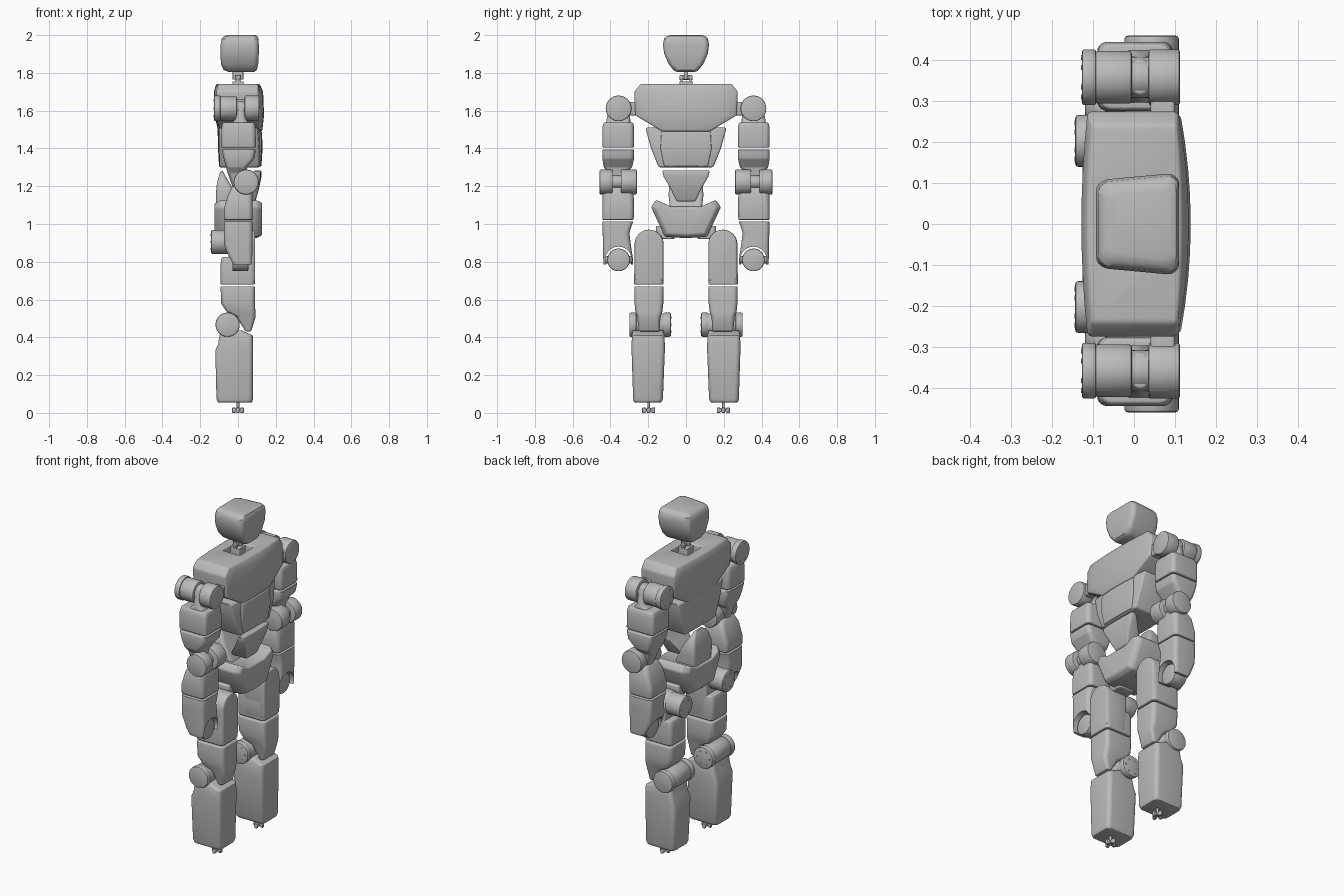
import bpy, bmesh, math
from mathutils import Vector

cube = bpy.data.objects.get("Cube")
if cube:
    bpy.data.objects.remove(cube, do_unlink=True)

grey = bpy.data.materials.new("satin grey")
grey.use_nodes = True
COL = (0.5, 0.5, 0.5, 1)
grey.diffuse_color = COL
grey.node_tree.nodes["Principled BSDF"].inputs["Base Color"].default_value = COL


def build(name, rings, bevel=0.006, mirror=False, cut=None, segs=3, angle=28):
    """Skin a list of equal-length rings, cap the ends, bevel, cut, mirror."""
    bm = bmesh.new()
    loops = [[bm.verts.new(p) for p in ring] for ring in rings]
    n = len(loops[0])
    for a, b in zip(loops, loops[1:]):
        for i in range(n):
            j = (i + 1) % n
            bm.faces.new((a[i], a[j], b[j], b[i]))
    bm.faces.new(loops[0][::-1])
    bm.faces.new(loops[-1])
    bmesh.ops.recalc_face_normals(bm, faces=bm.faces)
    me = bpy.data.meshes.new(name)
    bm.to_mesh(me)
    bm.free()
    ob = bpy.data.objects.new(name, me)
    bpy.context.collection.objects.link(ob)
    me.materials.append(grey)
    if cut:
        m = ob.modifiers.new("cut", 'BOOLEAN')
        m.object, m.solver = cut, 'EXACT'
    if bevel:
        m = ob.modifiers.new("bevel", 'BEVEL')
        m.width, m.segments, m.limit_method = bevel, segs, 'ANGLE'
        m.angle_limit = math.radians(angle)
    if mirror:
        m = ob.modifiers.new("mirror", 'MIRROR')
        m.use_axis = (False, True, False)
        m.use_mirror_merge = False
    bpy.ops.object.select_all(action='DESELECT')
    ob.select_set(True)
    bpy.context.view_layer.objects.active = ob
    bpy.ops.object.convert(target='MESH')
    bpy.ops.object.shade_smooth_by_angle(angle=math.radians(32))
    return ob


def rrect(z, x0, x1, y0, y1, r=0.025, taper=0.0):
    """Rounded rectangle at height z; taper narrows y towards the low-x end."""
    pts = []
    r = min(r, (x1 - x0) * 0.45, (y1 - y0) * 0.45)
    for k, (cx, cy) in enumerate(((x1 - r, y1 - r), (x0 + r, y1 - r), (x0 + r, y0 + r), (x1 - r, y0 + r))):
        for i in range(6):
            a = math.pi / 2 * (k + i / 5)
            x, y = cx + r * math.cos(a), cy + r * math.sin(a)
            pts.append((x, y * (1 - taper * (x1 - x) / (x1 - x0)), z))
    return pts


def bow(z, xb, xf, w, bf=0.35, bb=0.2):
    """Outline with gently bowed front and back, half-width w."""
    ys = [w * (i / 4 - 1) for i in range(9)]
    return [(xf - bf * y * y, y, z) for y in ys] + [(xb + bb * y * y, y, z) for y in reversed(ys)]


def slab(profile, stations):
    """Rings of a (y, z) profile along x; stations are (x, scale)."""
    cy = sum(p[0] for p in profile) / len(profile)
    cz = sum(p[1] for p in profile) / len(profile)
    return [[(x, cy + (y - cy) * s, cz + (z - cz) * s) for y, z in profile] for x, s in stations]


def drum(name, axis, centre, r, a, b, mirror=True, bevel=0.007, n=40):
    """Cylinder on x or y; centre gives the other two coordinates."""
    rings = []
    for t in (a, b):
        ring = []
        for i in range(n):
            u = centre[0] + r * math.cos(2 * math.pi * i / n)
            v = centre[1] + r * math.sin(2 * math.pi * i / n)
            ring.append((t, u, v) if axis == 'x' else (u, t, v))
        rings.append(ring)
    return build(name, rings, bevel, mirror, segs=2, angle=40)


def bolts(name, axis, centre, r, a, b, count=6):
    for i in range(count):
        t = 2 * math.pi * i / count
        c = (centre[0] + r * math.cos(t), centre[1] + r * math.sin(t))
        drum(f"{name}_{i + 1}", axis, c, 0.006, a, b, bevel=0, n=10)


# Head
build("head", [rrect(z, x0, x1, -w, w, r, 0.15) for z, x0, x1, w, r in (
    (1.805, -0.05, 0.085, 0.05, 0.02), (1.815, -0.075, 0.10, 0.068, 0.03),
    (1.845, -0.09, 0.107, 0.093, 0.03), (1.90, -0.093, 0.11, 0.118, 0.03),
    (1.95, -0.092, 0.11, 0.125, 0.03), (1.98, -0.087, 0.109, 0.119, 0.03),
    (1.994, -0.075, 0.103, 0.106, 0.03), (2.0, -0.055, 0.09, 0.085, 0.025))], 0)

# Neck joint: base, fork prongs and cross pin
build("neck_base", [rrect(z, -0.03, 0.03, -0.035, 0.035, 0.008) for z in (1.69, 1.755)], 0.003)
build("neck_prong", [rrect(z, -0.012, 0.012, 0.018, 0.03, 0.004) for z in (1.74, 1.79)], 0.002, True)
drum("neck_pin", 'y', (0, 1.775), 0.013, -0.034, 0.034, False, 0.003, 20)
build("neck_post", [rrect(z, -0.028, 0.028, -0.011, 0.011, 0.006) for z in (1.765, 1.82)], 0.002)

# Chest with a recess for the neck
hole = build("neck_cutter", [rrect(z, -0.055, 0.055, -0.065, 0.065, 0.01) for z in (1.695, 1.80)], 0)
hole.hide_render = True
build("chest", [bow(1.49, -0.105, 0.128, 0.125), bow(1.575, -0.124, 0.138, 0.268),
                bow(1.70, -0.128, 0.133, 0.274), bow(1.742, -0.115, 0.115, 0.24, 0.15)],
      0.012, cut=hole, angle=25)
bpy.data.objects.remove(hole, do_unlink=True)

# Abdomen with raised front panel
build("abdomen", [bow(1.30, -0.10, 0.118, 0.145), bow(1.40, -0.106, 0.122, 0.185),
                  bow(1.51, -0.108, 0.118, 0.215)], 0.01)
build("abdomen_panel", [bow(1.305, 0.09, 0.124, 0.115), bow(1.40, 0.09, 0.13, 0.135),
                        bow(1.49, 0.09, 0.127, 0.13)], 0.005)

# Waist: front shield and back tongue joined at the bottom
build("waist_shield", [bow(1.12, -0.02, 0.092, 0.05), bow(1.19, 0.03, 0.112, 0.083),
                       bow(1.25, 0.07, 0.124, 0.118), bow(1.283, 0.085, 0.124, 0.126)], 0.008)
build("waist_tongue", [rrect(z, x0, x1, -w, w, 0.02) for z, x0, x1, w in (
    (1.09, -0.115, 0.02, 0.085), (1.15, -0.117, -0.01, 0.092), (1.20, -0.114, -0.035, 0.09),
    (1.24, -0.106, -0.058, 0.076), (1.265, -0.098, -0.072, 0.055), (1.28, -0.09, -0.08, 0.03))], 0)

# Pelvis
half = [(0.085, 1.095), (0.158, 1.128), (0.185, 1.09), (0.112, 0.932)]
pelvis = half + [(0.0, 0.925)] + [(-y, z) for y, z in reversed(half)]
build("pelvis", slab(pelvis, [(-0.125, 0.8), (-0.095, 1), (0.10, 1), (0.128, 0.86)]), 0.01)

# Shoulder: two drums on a lengthwise axis with a bracket between
S = (0.357, 1.612)
drum("shoulder_back_cap", 'x', S, 0.068, -0.127, -0.092)
drum("shoulder_back_drum", 'x', S, 0.064, -0.095, -0.005)
drum("shoulder_front_drum", 'x', S, 0.068, 0.035, 0.112)
drum("shoulder_hub", 'x', S, 0.05, -0.02, 0.05)
bolts("shoulder_bolt", 'x', S, 0.048, -0.129, -0.12)
build("shoulder_mount", [rrect(z, 0.04, 0.10, 0.24, 0.33, 0.015) for z in (1.575, 1.645)], 0.008, True)
build("shoulder_bracket", [rrect(1.52, -0.05, 0.07, 0.295, 0.425), rrect(1.555, -0.012, 0.042, 0.295, 0.42),
                           rrect(1.65, -0.005, 0.035, 0.315, 0.40)], 0.006, True)

# Upper arm
build("upper_arm", [rrect(1.405, -0.09, 0.095, 0.275, 0.443), rrect(1.51, -0.088, 0.093, 0.275, 0.443),
                    rrect(1.537, -0.08, 0.088, 0.28, 0.436)], 0.006, True)
build("upper_arm_lower", [rrect(1.185, -0.025, 0.04, 0.335, 0.40), rrect(1.27, -0.055, 0.045, 0.32, 0.41),
                          rrect(1.30, -0.063, 0.047, 0.285, 0.435), rrect(1.345, -0.075, 0.085, 0.275, 0.443),
                          rrect(1.395, -0.088, 0.095, 0.275, 0.443)], 0.005, True)

# Elbow: paired drums on a crosswise axis
E = (0.043, 1.222)
drum("elbow_outer_drum", 'y', E, 0.066, 0.388, 0.458)
drum("elbow_inner_drum", 'y', E, 0.066, 0.26, 0.345)
drum("elbow_hub", 'y', E, 0.035, 0.33, 0.40)

# Forearm
build("forearm", [rrect(1.022, -0.075, 0.077, 0.277, 0.443), rrect(1.08, -0.075, 0.077, 0.275, 0.443),
                  rrect(1.155, -0.052, 0.077, 0.277, 0.441), rrect(1.20, -0.03, 0.06, 0.30, 0.42)], 0.006, True)
bm_cut = drum("wrist_cutter", 'x', (0.357, 0.81), 0.07, -0.2, 0.2, False, 0)
bm_cut.hide_render = True
build("forearm_lower", [rrect(0.785, -0.028, 0.075, 0.28, 0.436), rrect(0.81, -0.043, 0.077, 0.28, 0.438),
                        rrect(0.89, -0.074, 0.077, 0.292, 0.44), rrect(0.955, -0.075, 0.077, 0.30, 0.441),
                        rrect(1.012, -0.075, 0.077, 0.28, 0.442)], 0.004, True, cut=bm_cut, angle=35)
bpy.data.objects.remove(bm_cut, do_unlink=True)
drum("wrist_drum", 'x', (0.357, 0.81), 0.06, -0.03, 0.055)
drum("wrist_axle", 'y', (0.02, 0.81), 0.02, 0.285, 0.43)

# Hip motor
H = (0.202, 0.905)
drum("hip_motor", 'x', H, 0.063, -0.143, -0.04)
drum("hip_collar", 'x', H, 0.056, -0.05, 0.02)
bolts("hip_bolt", 'x', H, 0.044, -0.145, -0.135)
build("hip_mount", [rrect(z, -0.06, 0.05, 0.06, 0.16, 0.02) for z in (0.92, 0.99)], 0.008, True)

# Thigh: round-topped upper part, then two shells
arch = [(0.195 + 0.077 * math.cos(math.pi * i / 20), 0.893 + 0.077 * math.sin(math.pi * i / 20)) for i in range(21)]
arch += [(0.118, 0.69), (0.272, 0.69)]
build("thigh_upper", slab(arch, [(-0.05, 0.95), (-0.035, 1), (0.07, 1), (0.09, 0.93)]), 0.006, True)
build("thigh_middle", [rrect(0.68, -0.092, 0.09, 0.118, 0.275), rrect(0.79, -0.092, 0.09, 0.118, 0.273),
                       rrect(0.825, -0.085, 0.085, 0.122, 0.27)], 0.006, True)
build("thigh_lower", [rrect(0.432, 0.04, 0.07, 0.14, 0.25), rrect(0.51, -0.01, 0.094, 0.135, 0.258),
                      rrect(0.535, -0.06, 0.092, 0.125, 0.268), rrect(0.58, -0.09, 0.09, 0.12, 0.272),
                      rrect(0.67, -0.092, 0.09, 0.118, 0.274)], 0.006, True)

# Knee motor
K = (-0.055, 0.467)
drum("knee_inner_cap", 'y', K, 0.064, 0.08, 0.118)
drum("knee_drum", 'y', K, 0.06, 0.11, 0.27)
drum("knee_outer_cap", 'y', K, 0.064, 0.262, 0.30)
bolts("knee_bolt", 'y', K, 0.042, 0.078, 0.09)

# Shin
build("shin", [rrect(0.056, -0.108, 0.074, 0.13, 0.275), rrect(0.075, -0.114, 0.08, 0.122, 0.28),
               rrect(0.33, -0.12, 0.08, 0.112, 0.288), rrect(0.365, -0.105, 0.08, 0.112, 0.288),
               rrect(0.41, -0.098, 0.078, 0.115, 0.286), rrect(0.437, -0.09, 0.02, 0.12, 0.28)], 0.007, True)

# Ankle joint: cross bars, end knobs and pin
build("ankle_bar", [rrect(z, -0.01, 0.01, 0.168, 0.228, 0.004) for z in (0.007, 0.022)], 0.002, True)
build("ankle_cross", [rrect(z, -0.03, 0.03, 0.188, 0.208, 0.004) for z in (0.007, 0.022)], 0.002, True)
for i, (x, y) in enumerate(((-0.022, 0.198), (0.022, 0.198), (0, 0.173), (0, 0.223))):
    build(f"ankle_knob_{i + 1}", [rrect(z, x - 0.009, x + 0.009, y - 0.009, y + 0.009, 0.006)
                                  for z in (0.0, 0.028)], 0.003, True)
build("ankle_pin", [rrect(z, -0.007, 0.007, 0.191, 0.205, 0.005) for z in (0.015, 0.06)], 0, True)
